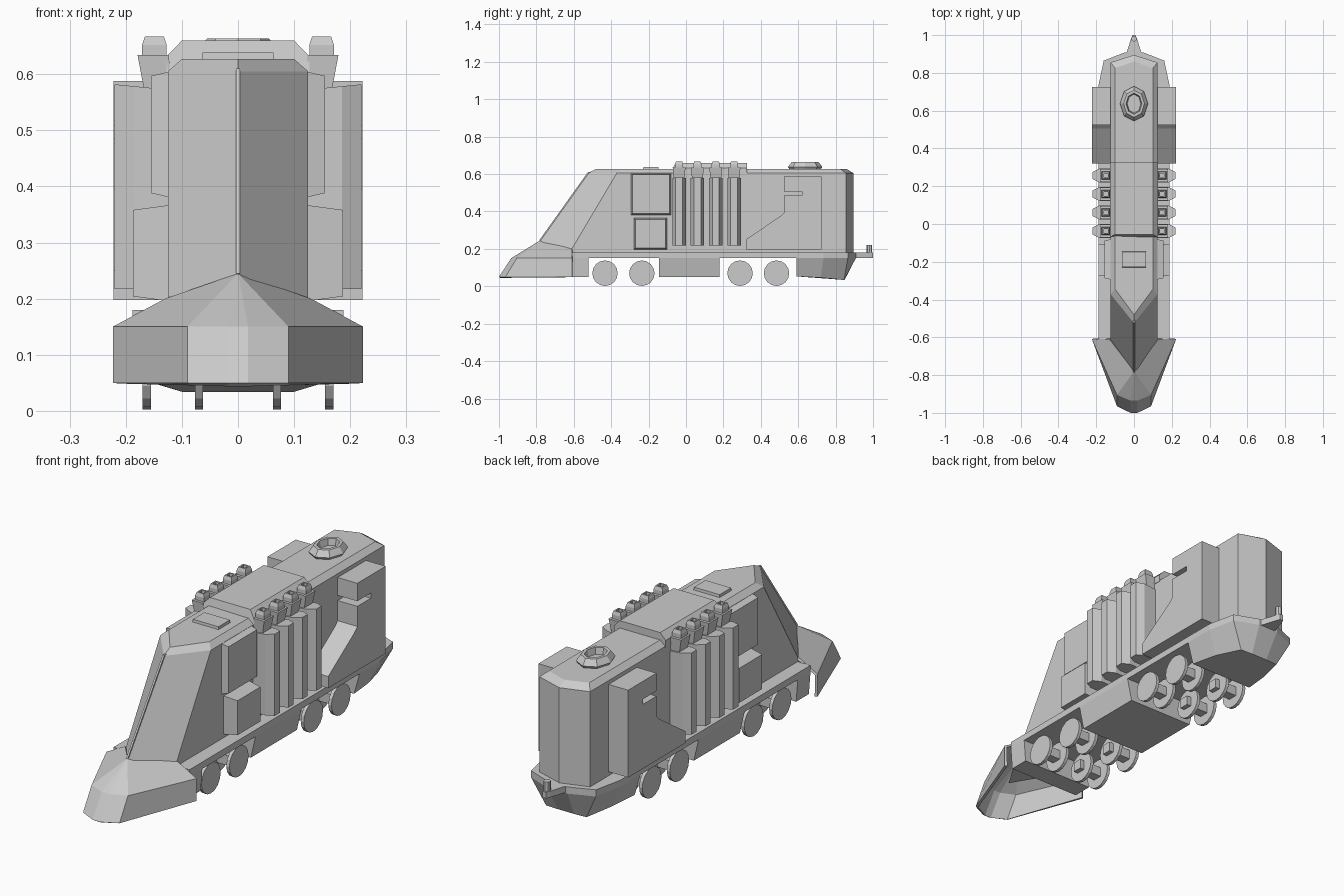
import bpy, bmesh, math

if "Cube" in bpy.data.objects:
    bpy.data.objects.remove(bpy.data.objects["Cube"])


def make(name, verts, faces, mirror=False, fix=True):
    """Mesh object, optionally mirrored across x = 0."""
    me = bpy.data.meshes.new(name)
    bm = bmesh.new()
    vs = [bm.verts.new(v) for v in verts]
    for f in faces:
        bm.faces.new([vs[i] for i in f])
    if fix:
        bmesh.ops.recalc_face_normals(bm, faces=bm.faces)
    bm.to_mesh(me)
    bm.free()
    ob = bpy.data.objects.new(name, me)
    bpy.context.collection.objects.link(ob)
    if mirror:
        ob.modifiers.new("mirror", "MIRROR")
    return ob


def loft(name, rings, mirror=False):
    """Join equal-length rings with quads and cap both ends."""
    n = len(rings[0])
    faces = [list(range(n)), [(len(rings) - 1) * n + i for i in range(n)]]
    for r in range(len(rings) - 1):
        for i in range(n):
            j = (i + 1) % n
            faces.append([r * n + i, r * n + j, (r + 1) * n + j, (r + 1) * n + i])
    return make(name, [p for ring in rings for p in ring], faces, mirror)


def sym(half):
    """Complete a half ring (x >= 0) with its mirror image."""
    return half + [(-x, y, z) for x, y, z in reversed(half) if x > 0]


def plan(half, z):
    return sym([(x, y, z) for x, y in half])


def rect(y, hx, y0, y1, z):
    return [(y - hx, y0, z), (y + hx, y0, z), (y + hx, y1, z), (y - hx, y1, z)]


def side_box(name, y0, y1, z0, z1, x0, x1, inset):
    """Box on both flanks, its outer face shrunk by inset."""
    def ring(x, d):
        return [(x, y0 + d, z0 + d), (x, y1 - d, z0 + d), (x, y1 - d, z1 - d), (x, y0 + d, z1 - d)]
    return loft(name, [ring(x0, 0), ring(x1, inset)], True)


# Main hull with sloped V nose, V tail and bevelled roof
loft("hull", [
    plan([(0, -.85), (.125, -.64), (.125, .855), (0, .895)], .15),
    plan([(0, -.525), (.125, -.37), (.125, .855), (0, .895)], .605),
    plan([(0, -.48), (.1, -.345), (.1, .825), (0, .86)], .627)])
loft("nose_ridge", [sym([(.004, -.785, .245), (.004, -.76, .245)]),
                    sym([(.004, -.525, .61), (.004, -.50, .61)])])

# Chassis plate and underframe blocks
loft("chassis", [plan([(.188, -.61), (.188, .735), (.16, .865), (.05, .908)], z) for z in (.15, .18)])
loft("front_skirt", [rect(0, .18, -.61, -.52, .05), rect(0, .188, -.61, -.52, .15)])
loft("middle_skirt", [rect(0, .165, -.145, .18, .05), rect(0, .188, -.145, .18, .15)])
loft("rear_bumper", [
    sym([(.16, .59, .053), (.14, .72, .046), (.1, .845, .034), (.04, .848, .034)]),
    sym([(.188, .59, .15), (.188, .735, .15), (.16, .865, .15), (.05, .908, .15)])])

# Hollow plow blade
plow = make("plow", [
    (0, -1, .05), (.018, -1, .05), (.09, -.965, .05), (.223, -.61, .05),
    (0, -.935, .15), (.018, -.935, .15), (.09, -.905, .15), (.223, -.61, .15),
    (0, -.78, .245), (.13, -.61, .2)],
    [(0, 1, 5, 4), (1, 2, 6, 5), (2, 3, 7, 6), (4, 5, 8), (5, 6, 8), (6, 7, 9, 8)], True, False)
shell = plow.modifiers.new("thickness", "SOLIDIFY")
shell.thickness = .012
shell.offset = -1

# Raised engine roof
loft("engine_roof", [sym([(.127, y, .6), (.127, y, .632), (.1, y + d, .66)])
                     for y, d in ((-.07, .015), (.325, 0))])
loft("roof_hatch", [rect(0, .065, -.23, -.145, .62), rect(0, .063, -.228, -.147, .639)])

# Roof ring: open octagonal turret collar
def octagon(rx, ry, z):
    return [(rx * math.sin(i * math.pi / 4), .637 + ry * math.cos(i * math.pi / 4), z) for i in range(8)]
loft("roof_ring", [octagon(.062, .08, .62), octagon(.074, .092, .638), octagon(.055, .072, .664),
                   octagon(.042, .056, .664), octagon(.036, .05, .635)])

# Flank boxes behind the nose
side_box("upper_side_box", -.295, -.08, .38, .605, .12, .155, .008)
side_box("lower_side_box", -.28, -.1, .195, .367, .12, .187, .009)

# Rear side pods with a slot and diagonal front edge
pod = [(.725, .198), (.725, .588), (.525, .588), (.525, .508), (.62, .508), (.62, .485),
       (.525, .485), (.525, .395), (.505, .375), (.32, .25), (.32, .198)]
loft("rear_side_pod", [[(x, y, z) for y, z in pod] for x in (.12, .222)], True)

# Exhaust columns, shoulders and open stacks
for i in range(4):
    y = -.037 + i * .098
    col = [(.12, y - .036), (.185, y - .036), (.22, y - .018),
           (.22, y + .018), (.185, y + .036), (.12, y + .036)]
    loft(f"exhaust_column_{i + 1}", [[(a, b, .217) for a, b in col],
                                     [(a, b, .572 + .1 * (a - .12)) for a, b in col]], True)
    loft(f"exhaust_shoulder_{i + 1}", [rect(.143, .023, y - .028, y + .028, .565),
                                       rect(.151, .028, y - .034, y + .034, .634)], True)
    def sq(r, z):
        return rect(.149, r, y - r, y + r, z)
    loft(f"exhaust_stack_{i + 1}", [sq(.022, .63), sq(.022, .652), sq(.017, .667),
                                    sq(.011, .667), sq(.011, .64)], True)

# Wheels: thin outer and inner discs on square axles
for i, y in enumerate((-.433, -.236, .289, .484)):
    def disc(x):
        return [(x, y + .068 * math.cos(k * math.pi / 8), .07 + .068 * math.sin(k * math.pi / 8))
                for k in range(16)]
    loft(f"outer_wheel_{i + 1}", [disc(.155), disc(.17)], True)
    loft(f"inner_wheel_{i + 1}", [disc(.062), disc(.077)], True)
    side_box(f"axle_{i + 1}", y - .022, y + .022, .048, .092, .04, .16, 0)

# Rear coupler and pin
loft("coupler", [plan([(.045, .89), (.016, .98), (.008, 1.0)], z) for z in (.152, .18)])
loft("coupler_pin", [[(.015 * math.cos(k * math.pi / 4), .98 + .015 * math.sin(k * math.pi / 4), z)
                      for k in range(8)] for z in (.17, .222)])
